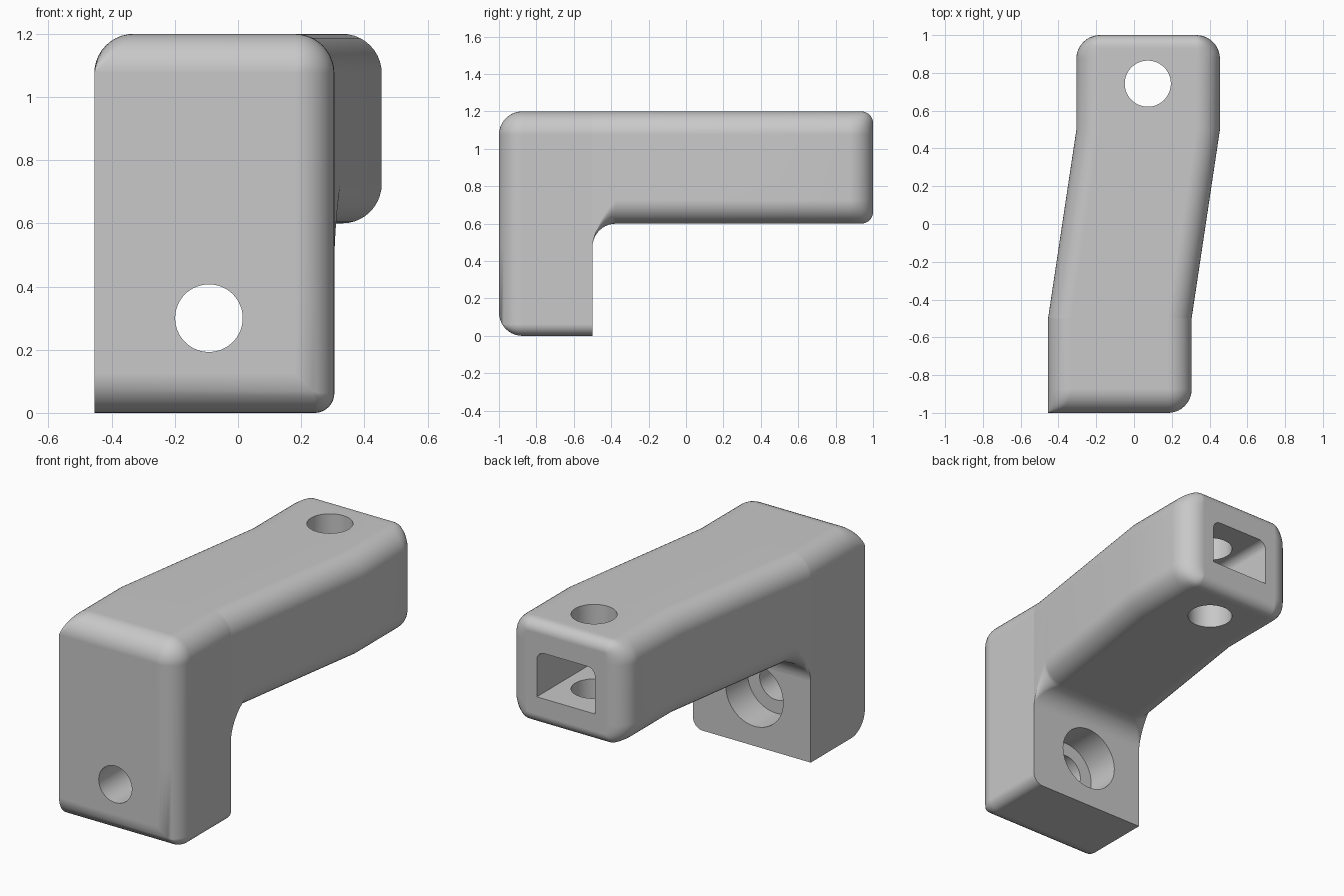
import bpy, bmesh
from math import sin, cos, pi, sqrt, radians

if "Cube" in bpy.data.objects:
    bpy.data.objects.remove(bpy.data.objects["Cube"], do_unlink=True)

R, SMALL = 0.125, 0.0625      # large and small edge radii
HALF, SHIFT = 0.38, 0.15      # half width, sideways slope of the arm
TOP, ARM = 1.2, 0.6           # top of the part, underside of the arm
STEPS = 10


def inset(depth, r):
    """How far a rounded edge of radius r is drawn in at a distance from the end."""
    return r - sqrt(max(0, r * r - max(0, r - depth) ** 2))


def section(y, x0, x1, z0, z1, radii, mid):
    """Rounded rectangle across y; radii run top right, top left, bottom left, bottom right."""
    points = []
    for i, (rx, rz) in enumerate(radii):
        cx = x1 - rx if i in (0, 3) else x0 + rx
        cz = z1 - rz if i < 2 else z0 + rz
        for k in range(STEPS + 1):
            a = (i + k / STEPS) * pi / 2
            points.append((cx + rx * cos(a), y, cz + rz * sin(a)))
        if i == 1:
            points.append((x0, y, mid))
    points.append((x1, y, mid))
    return points


def loft(name, sections):
    bm = bmesh.new()
    rings = [[bm.verts.new(p) for p in s] for s in sections]
    n = len(rings[0])
    for a, b in zip(rings, rings[1:]):
        for i in range(n):
            j = (i + 1) % n
            bm.faces.new((a[i], a[j], b[j], b[i]))
    bm.faces.new(rings[0])
    bm.faces.new(rings[-1])
    bmesh.ops.remove_doubles(bm, verts=bm.verts, dist=1e-5)
    bmesh.ops.recalc_face_normals(bm, faces=bm.faces)
    mesh = bpy.data.meshes.new(name)
    bm.to_mesh(mesh)
    bm.free()
    obj = bpy.data.objects.new(name, mesh)
    bpy.context.collection.objects.link(obj)
    return obj


def cylinder(name, radius, depth, location, tilt=0):
    bpy.ops.mesh.primitive_cylinder_add(vertices=64, radius=radius, depth=depth,
                                        location=location, rotation=(tilt, 0, 0))
    obj = bpy.context.object
    obj.name = name
    return obj


def sides(y):
    c = SHIFT * max(-0.5, min(0.5, y))
    return c - HALF, c + HALF


def leg(y):
    x0, x1 = sides(y)
    d = inset(y + 1, R)
    low = max(0, SMALL - d)
    return section(y, x0, x1 - d, d, TOP - d,
                   [(R - d, R - d), (R - d, R - d), (0, 0), (low, low)], ARM - R)


def fillet(t):
    y = -0.5 + R * (1 - cos(t))
    x0, x1 = sides(y)
    z0, low = ARM - R + R * sin(t), R * (1 - cos(t))
    return section(y, x0, x1, z0, TOP, [(R, R)] * 2 + [(low, low)] * 2, z0 + low)


def arm(y):
    x0, x1 = sides(y)
    dx, dz = inset(1 - y, R), inset(1 - y, SMALL)
    return section(y, x0 + dx, x1 - dx, ARM + dz, TOP - dz,
                   [(R - dx, R - dz)] * 4, ARM + R)


# Bracket body: rounded front, leg, inner fillet, slanted arm, rounded end
turns = [k / STEPS * pi / 2 for k in range(STEPS + 1)]
body = loft("bracket_body",
            [leg(-1 + R * (1 - cos(t))) for t in turns] + [leg(-0.5)]
            + [fillet(t) for t in turns] + [arm(0.5)]
            + [arm(1 - R + R * sin(t)) for t in turns])

# Screw hole with counterbore, pin hole and nut slot
slot_radii = [(0.05, 0.05)] * 2 + [(0, 0)] * 2
cutters = [
    cylinder("screw_hole", 0.107, 0.9, (-0.092, -0.85, 0.3), pi / 2),
    cylinder("counterbore", 0.185, 0.3, (-0.092, -0.55, 0.3), pi / 2),
    loft("nut_slot", [section(y, -0.113, 0.263, 0.765, 1.03, slot_radii, 0.9)
                      for y in (0.35, 1.1)]),
    cylinder("pin_hole", 0.122, 1.0, (0.073, 0.743, 0.9)),
]
bpy.ops.object.select_all(action="DESELECT")
bpy.context.view_layer.objects.active = body
body.select_set(True)
for cutter in cutters:
    cutter.hide_render = True
    cut = body.modifiers.new(cutter.name, "BOOLEAN")
    cut.operation = "DIFFERENCE"
    cut.solver = "EXACT"
    cut.object = cutter
    bpy.ops.object.modifier_apply(modifier=cut.name)
for cutter in cutters:
    bpy.data.objects.remove(cutter, do_unlink=True)

# Plain grey finish
grey = bpy.data.materials.new("light_grey")
grey.use_nodes = True
colour = (0.58, 0.58, 0.58, 1)
grey.diffuse_color = colour
grey.node_tree.nodes["Principled BSDF"].inputs["Base Color"].default_value = colour
body.data.materials.clear()
body.data.materials.append(grey)
for face in body.data.polygons:
    face.material_index = 0
bpy.ops.object.shade_smooth_by_angle(angle=radians(30))
weighted = body.modifiers.new("clean_shading", "WEIGHTED_NORMAL")
weighted.keep_sharp = True
